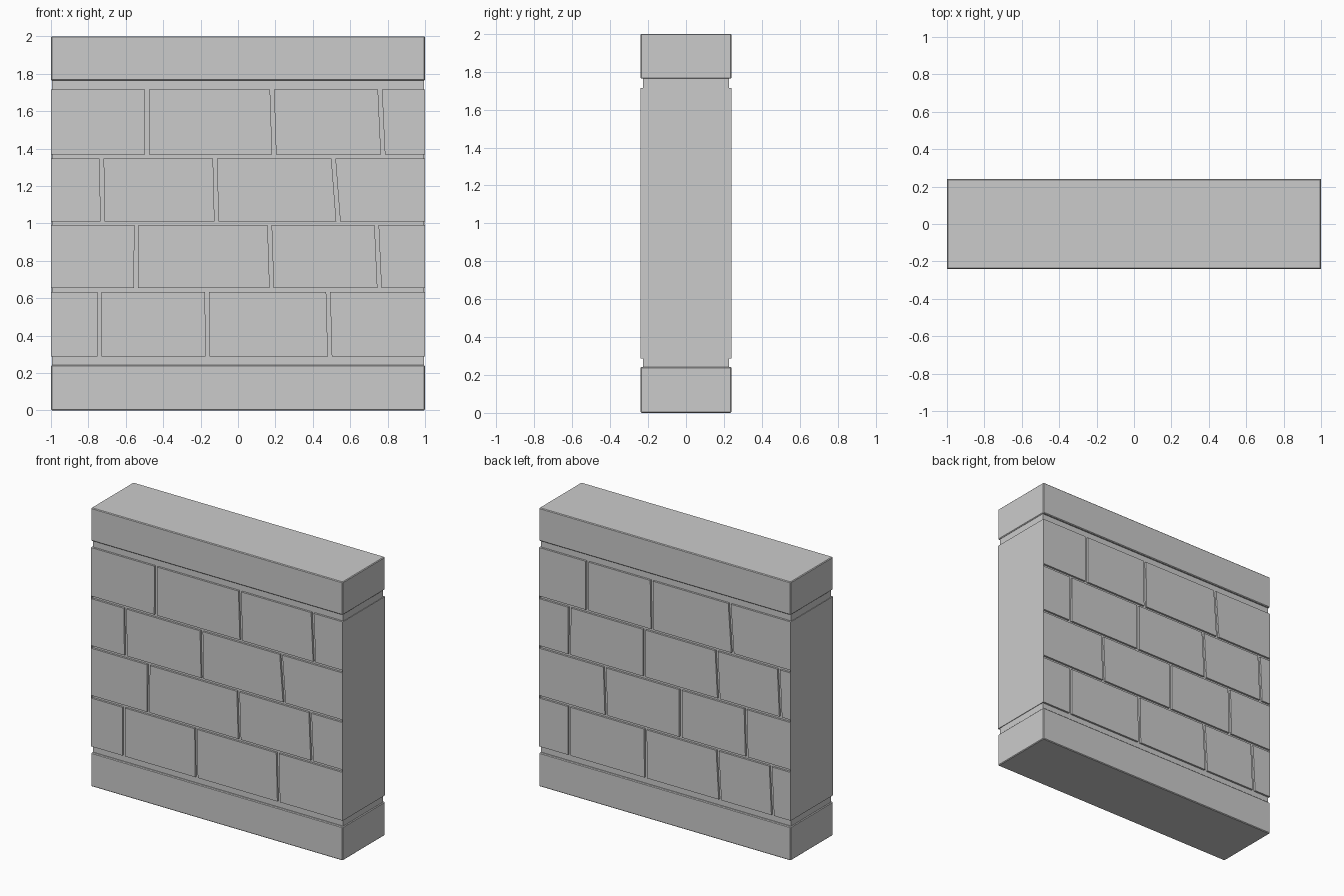
import bpy, bmesh

if "Cube" in bpy.data.objects:
    bpy.data.objects.remove(bpy.data.objects["Cube"])

W, D = 1.0, 0.24          # half width, half depth
CORE_X, CORE_Y = 0.994, 0.226
GAP = 0.021               # mortar joint width


def make_object(name, bm):
    bmesh.ops.recalc_face_normals(bm, faces=bm.faces)
    mesh = bpy.data.meshes.new(name)
    bm.to_mesh(mesh)
    bm.free()
    obj = bpy.data.objects.new(name, mesh)
    bpy.context.collection.objects.link(obj)
    return obj


def prism(bm, outline, y0, y1):
    """Extrude an x/z outline from y0 to y1."""
    face = bm.faces.new([bm.verts.new((x, y0, z)) for x, z in outline])
    ext = bmesh.ops.extrude_face_region(bm, geom=[face])["geom"]
    for v in ext:
        if isinstance(v, bmesh.types.BMVert):
            v.co.y = y1


def box(name, x0, x1, hy, z0, z1, bevel=0.0):
    bm = bmesh.new()
    prism(bm, [(x0, z0), (x1, z0), (x1, z1), (x0, z1)], -hy, hy)
    obj = make_object(name, bm)
    if bevel:
        mod = obj.modifiers.new("edge_chamfer", "BEVEL")
        mod.width, mod.segments = bevel, 1
    return obj


# Recessed core: mortar bed and the shadow grooves
box("mortar_core", -CORE_X, CORE_X, CORE_Y, 0.1, 1.9)

# Plinth and coping bands
box("base_band", -W, W, D, 0.0, 0.242, 0.005)
box("top_band", -W, W, D, 1.763, 2.0, 0.005)

# Flat end faces of the brick section
box("right_end_face", 0.996, W, D, 0.287, 1.715)
box("left_end_face", -W, -0.996, D, 0.287, 1.715)

# Brick courses, bottom to top: (z low, z high)
courses = [(0.287, 0.634), (0.653, 0.992), (1.011, 1.348), (1.367, 1.715)]

# Joint centres per course: (x at top, x at bottom)
front_joints = [
    [(-0.74, -0.74), (-0.166, -0.162), (0.482, 0.491)],
    [(-0.543, -0.546), (0.169, 0.18), (0.741, 0.756)],
    [(-0.729, -0.724), (-0.123, -0.115), (0.51, 0.536)],
    [(-0.486, -0.487), (0.182, 0.193), (0.759, 0.775)],
]
back_joints = [
    [(-0.84, -0.857), (-0.418, -0.438), (0.155, 0.152), (0.76, 0.76)],
    [(-0.64, -0.65), (-0.124, -0.124), (0.478, 0.466)],
    [(-0.904, -0.92), (-0.41, -0.428), (0.165, 0.165), (0.757, 0.76)],
    [(-0.514, -0.538), (0.106, 0.1), (0.618, 0.618)],
]


def brick_face(name, joints, side):
    bm = bmesh.new()
    h = GAP / 2
    end = 0.996 + h
    for (z0, z1), cuts in zip(courses, joints):
        edges = [(-end, -end)] + cuts + [(end, end)]
        for (lt, lb), (rt, rb) in zip(edges, edges[1:]):
            prism(bm, [(lb + h, z0), (rb - h, z0), (rt - h, z1), (lt + h, z1)],
                  side * 0.2, side * D)
    make_object(name, bm)


brick_face("front_bricks", front_joints, -1)
brick_face("back_bricks", back_joints, 1)
